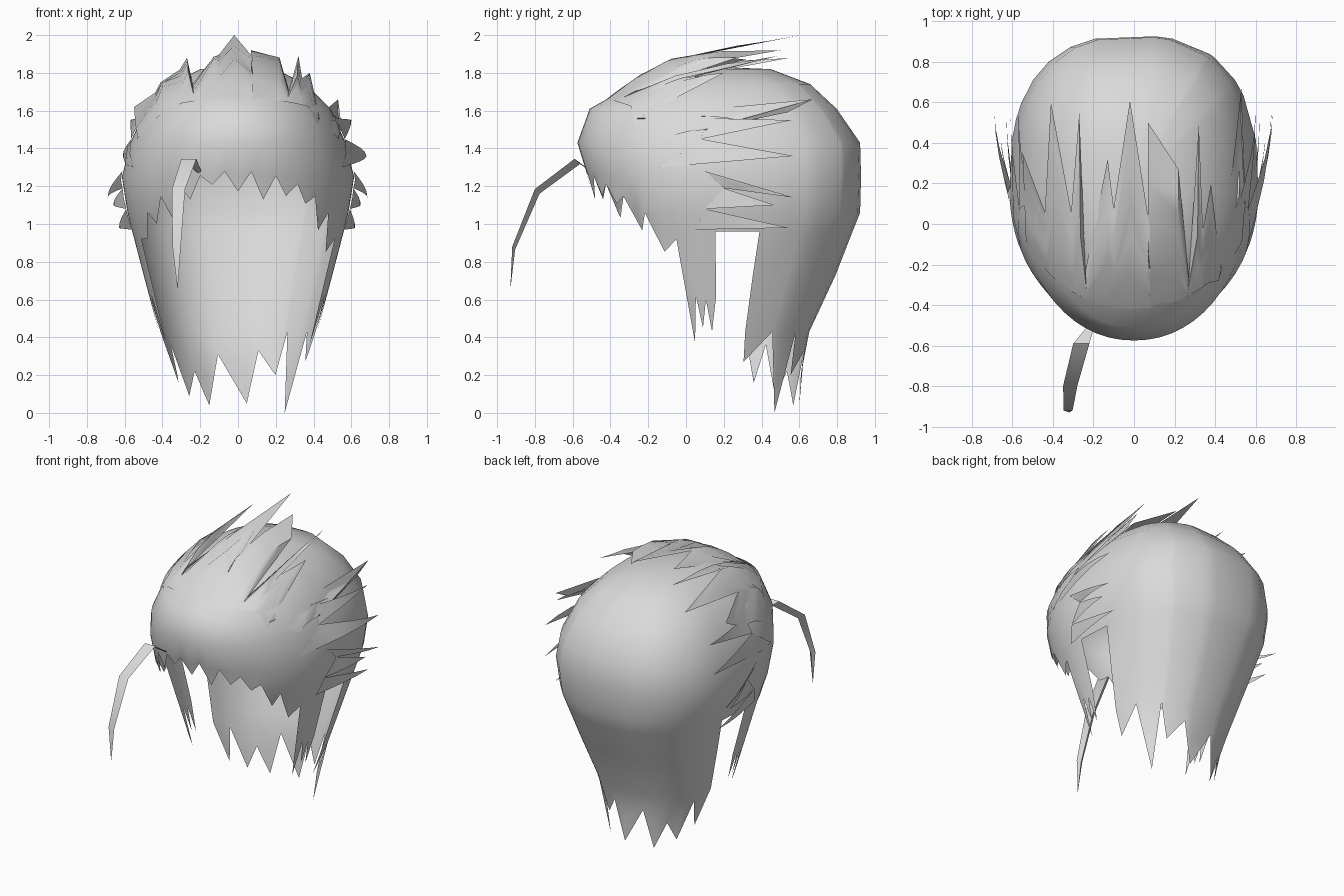
import bpy, bmesh, math
from mathutils import Vector
from mathutils.bvhtree import BVHTree

if "Cube" in bpy.data.objects:
    bpy.data.objects.remove(bpy.data.objects["Cube"])

hair = bpy.data.materials.new("grey_hair")
hair.diffuse_color = (0.7, 0.7, 0.7, 1)
hair.use_nodes = True
hair.node_tree.nodes["Principled BSDF"].inputs["Base Color"].default_value = hair.diffuse_color

# height, half width, front y, back y
LEVELS = [(1.82, .20, -.10, .45), (1.74, .36, -.28, .66), (1.61, .49, -.51, .80),
          (1.43, .57, -.575, .925), (1.25, .615, -.52, .93), (1.06, .585, -.48, .925),
          (.96, .56, -.42, .885), (.73, .50, -.35, .795), (.43, .42, -.25, .655),
          (.2, .34, -.15, .61), (0, .31, -.1, .60)]
CY = .18


def scalp(deg, z):
    """Point on the hair volume; the angle runs from the back towards +x."""
    for lo, hi in zip(LEVELS[1:], LEVELS):
        if z >= lo[0]:
            break
    t = (z - lo[0]) / (hi[0] - lo[0])
    w, yf, yb = [a + (b - a) * t for a, b in zip(lo[1:], hi[1:])]
    s, c = math.sin(math.radians(deg)), math.cos(math.radians(deg))
    power = 2 / (2.35 + .2 * min(1, max(0, z - .7) * 2)) if c > 0 else 2 / 2.1
    reach = yb - CY if c > 0 else CY - yf
    y = CY + math.copysign(reach * abs(c) ** power, c)
    return Vector((math.copysign(w * abs(s) ** power, s), y, z))


def finish(bm, name):
    me = bpy.data.meshes.new(name)
    bm.to_mesh(me)
    bm.free()
    me.materials.append(hair)
    ob = bpy.data.objects.new(name, me)
    bpy.context.collection.objects.link(ob)
    bpy.ops.object.select_all(action='DESELECT')
    ob.select_set(True)
    bpy.context.view_layer.objects.active = ob
    bpy.ops.object.shade_smooth_by_angle(angle=math.radians(50))


# Hem line: nape spikes, ear gap with side locks, then the fringe
nape = [(-77, .42), (-69, .16), (-62, .36), (-50, .09), (-38, .22), (-25, .04), (-13, .31),
        (6, .05), (13, .33), (32, .2), (35, .43), (50, 0), (58, .43), (77, .27)]
lock = [(77, .96), (92, .96), (92, .62), (95, .43), (98, .60), (101, .45),
        (104, .62), (108, .37), (112, .92)]
fringe = []
for i in range(1, 22):
    phi = 66 - 6 * i
    z = 1.28 - .33 * (phi / 66) ** 2
    if i % 2:
        z -= .10 + .04 * math.sin(i * 2.3) + .03 * (phi / 66) ** 2
    fringe.append((180 - phi, z))
left_lock = [(360 - a, z) for a, z in reversed(lock)]
hem = nape + lock + fringe + left_lock + [(283, .42)]

# Main hair volume
bm = bmesh.new()
rows = [lv[0] for lv in LEVELS]
cols = [[bm.verts.new(scalp(a, max(z, h))) for z in rows] for a, h in hem]
crown = bm.verts.new((0, .2, 1.83))
for i in range(len(hem) - 1):
    if abs(hem[i][0] - hem[i + 1][0]) < .01:
        continue
    p, q = cols[i], cols[i + 1]
    bm.faces.new((crown, q[0], p[0]))
    for r in range(len(rows) - 1):
        ring = []
        for v in (p[r], q[r], q[r + 1], p[r + 1]):
            if all((v.co - o.co).length > 1e-5 for o in ring):
                ring.append(v)
        if len(ring) > 2:
            bm.faces.new(ring)
bmesh.ops.remove_doubles(bm, verts=bm.verts, dist=1e-4)
bmesh.ops.delete(bm, geom=[v for v in bm.verts if not v.link_faces], context='VERTS')
bm.normal_update()
for f in bm.faces:
    c = f.calc_center_median()
    if f.normal.dot(c - Vector((0, CY, min(c.z, 1.3)))) < 0:
        f.normal_flip()
tree = BVHTree.FromBMesh(bm)
finish(bm, "main_hair")


def on_surface(p, axis, lift):
    """Push p outwards along the axis until it lies on the hair volume."""
    hit = tree.ray_cast(p + axis * (3 - p.dot(axis)), -axis)[0]
    if hit and (hit + axis * lift - p).dot(axis) > 0:
        return hit + axis * lift
    return p


def face_out(bm, loop, axis):
    f = bm.faces.new(loop)
    f.normal_update()
    if f.normal.dot(axis) < 0:
        f.normal_flip()


# Swept top layer: x, y of its zigzag rear edge, and the height of each tip
UP = Vector((0, 0, 1))
edge = [(-.55, .35, 1.62), (-.44, .06, 0), (-.41, .60, 1.75), (-.31, .06, 0),
        (-.27, .55, 1.88), (-.24, -.23, 0), (-.13, .32, 1.87), (-.1, .08, 0),
        (-.02, .61, 2.0), (.08, -.03, 0), (.07, .50, 1.92), (.22, .27, 1.88),
        (.27, -.27, 0), (.32, .49, 1.89), (.34, -.03, 0), (.38, .20, 1.80),
        (.43, -.23, 0), (.53, .67, 1.66), (.55, .12, 0)]
STEPS = 6
bm = bmesh.new()
cols = []
for x, y, tip in edge:
    arch = 1 - (x / .62) ** 2
    front = min(.20 - .62 * math.sqrt(arch), y - .05)
    col = []
    for k in range(STEPS + 1):
        yy = front + (y - front) * k / STEPS
        lift = min(.01, .001 + .01 * k) + .13 * arch * max(0, min(.6, yy + .42))
        p = on_surface(Vector((x * (.97 + .03 * k / STEPS), yy, .5)), UP, lift)
        if tip:
            # the last stretch lifts off towards the tip
            t = max(0, k / STEPS * 2 - 1)
            p.z += (tip - p.z) * t
        col.append(bm.verts.new(p))
    cols.append(col)
for p, q in zip(cols, cols[1:]):
    for k in range(STEPS):
        face_out(bm, (p[k], q[k], q[k + 1], p[k + 1]), UP)
finish(bm, "swept_top_layer")


def spike(bm, a, b, tip, axis):
    """Tapering blade that hugs the hair, then flares out to its tip."""
    a, b = on_surface(a, axis, .006), on_surface(b, axis, .006)
    lines = []
    for k in range(4):
        t = k / 4
        line = []
        for s in (0, .5, 1):
            base = a.lerp(b, s)
            p = base.lerp(tip, t)
            p += axis * (tip - base).dot(axis) * (math.sin(t * math.pi / 2) - t)
            line.append(bm.verts.new(on_surface(p, axis, .008)))
        lines.append(line)
    end = bm.verts.new(tip)
    for j in (0, 1):
        for p, q in zip(lines, lines[1:]):
            face_out(bm, (p[j], p[j + 1], q[j + 1], q[j]), axis)
        face_out(bm, (lines[-1][j], lines[-1][j + 1], end), axis)


# Swept tufts on both sides: base corners (y, z), tip (y, z), right x, left x
side_tufts = [((.10, 1.56), (.08, 1.45), (.56, 1.55), .60, .57),
              ((.08, 1.45), (-.14, 1.30), (.57, 1.36), .68, .61),
              ((.10, 1.28), (.20, 1.19), (.57, 1.14), .685, .69),
              ((.20, 1.19), (.10, 1.08), (.47, 1.10), .65, .66),
              ((.10, 1.08), (.05, .97), (.54, .98), .62, .63)]
for side, name in ((1, "right_tufts"), (-1, "left_tufts")):
    bm = bmesh.new()
    for a, b, tip, xr, xl in side_tufts:
        x = xr if side > 0 else -xl
        spike(bm, Vector((side * .3, *a)), Vector((side * .3, *b)),
              Vector((x, *tip)), Vector((side, 0, 0)))
    finish(bm, name)

# Loose curved strand in front: centre and half width, folded underneath
path = [(-.21, -.50, 1.28, .015), (-.26, -.59, 1.345, .04), (-.315, -.80, 1.185, .035),
        (-.325, -.92, .88, .022), (-.32, -.93, .66, .001)]
bm = bmesh.new()
rings = []
for x, y, z, w in path:
    inward = Vector((0, .7, -.7)) * w
    c = Vector((x, y, z))
    rings.append([bm.verts.new(v) for v in
                  (c - Vector((w, 0, 0)), c + Vector((w, 0, 0)), c + inward)])
for p, q in zip(rings, rings[1:]):
    for k in range(3):
        bm.faces.new((p[k], p[(k + 1) % 3], q[(k + 1) % 3], q[k]))
bmesh.ops.recalc_face_normals(bm, faces=bm.faces)
finish(bm, "loose_strand")
